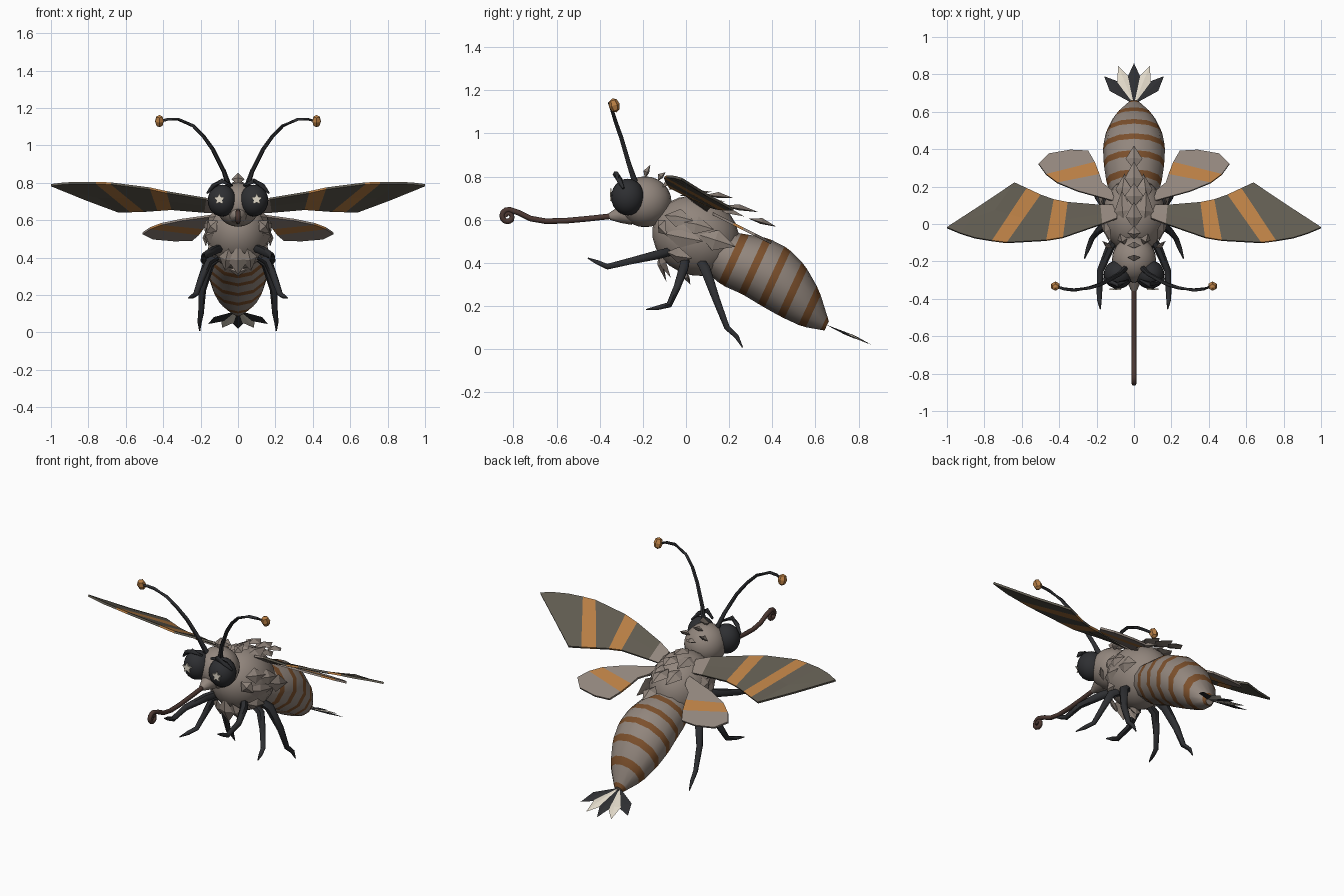
import bpy, bmesh, math
from mathutils import Vector, Matrix

if "Cube" in bpy.data.objects:
    bpy.data.objects.remove(bpy.data.objects["Cube"])


def material(name, r, g, b):
    m = bpy.data.materials.new(name)
    lin = [((c / 255 + 0.055) / 1.055) ** 2.4 for c in (r, g, b)]
    m.diffuse_color = (*lin, 1)
    m.use_nodes = True
    m.node_tree.nodes["Principled BSDF"].inputs["Base Color"].default_value = m.diffuse_color
    return m


GREY = material("warm_grey", 146, 134, 125)
DARK = material("wing_dark", 96, 91, 80)
ORANGE = material("orange", 184, 126, 68)
BROWN = material("stripe_brown", 124, 80, 44)
BLACK = material("black", 46, 47, 50)
COCOA = material("dark_brown", 76, 56, 50)
CREAM = material("cream", 224, 216, 200)


def finish(bm, name, mats, smooth=0):
    if smooth >= 0:
        bmesh.ops.recalc_face_normals(bm, faces=bm.faces)
    me = bpy.data.meshes.new(name)
    bm.to_mesh(me)
    bm.free()
    ob = bpy.data.objects.new(name, me)
    bpy.context.collection.objects.link(ob)
    for m in mats:
        me.materials.append(m)
    if smooth > 0:
        bpy.ops.object.select_all(action='DESELECT')
        ob.select_set(True)
        bpy.context.view_layer.objects.active = ob
        bpy.ops.object.shade_smooth_by_angle(angle=math.radians(smooth))
    return ob


def ellipsoid(name, loc, size, mat, tilt=0, seg=20, rings=12, smooth=60):
    bm = bmesh.new()
    mtx = Matrix.Translation(loc) @ Matrix.Rotation(tilt, 4, 'X') @ Matrix.Diagonal((*size, 1))
    bmesh.ops.create_uvsphere(bm, u_segments=seg, v_segments=rings, radius=1, matrix=mtx)
    return finish(bm, name, [mat], smooth)


def skin(bm, rings):
    """Bridge consecutive rings of vertices and cap the ends."""
    n = len(rings[0])
    bands = []
    for a, b in zip(rings, rings[1:]):
        bands.append([bm.faces.new((a[i], a[(i + 1) % n], b[(i + 1) % n], b[i])) for i in range(n)])
    bm.faces.new(rings[0])
    bm.faces.new(rings[-1][::-1])
    return bands


def tube(name, pts, radii, mat, sides=6, smooth=60):
    bm = bmesh.new()
    pts = [Vector(p) for p in pts]
    rings = []
    for i, p in enumerate(pts):
        t = (pts[min(i + 1, len(pts) - 1)] - pts[max(i - 1, 0)]).normalized()
        u = Vector((1, 0, 0))
        if abs(t.x) > 0.95:
            u = Vector((0, 1, 0))
        u = (u - t * u.dot(t)).normalized()
        v = t.cross(u)
        rings.append([bm.verts.new(p + radii[i] * (u * math.cos(a) + v * math.sin(a)))
                      for a in (k * math.tau / sides for k in range(sides))])
    skin(bm, rings)
    return finish(bm, name, [mat], smooth)


def kite(bm, base, tip, normal, width, lift=0.02, widest=0.45):
    """Pointed scale: a diamond outline with a raised middle."""
    base, tip, normal = Vector(base), Vector(tip), Vector(normal)
    d = (tip - base).normalized()
    normal = (normal - d * normal.dot(d)).normalized()
    side = d.cross(normal) * width / 2
    mid = base.lerp(tip, widest)
    b, l, t, r, up, dn = [bm.verts.new(p) for p in (
        base, mid + side, tip, mid - side, mid + normal * lift, mid - normal * lift * 0.4)]
    for p, q in ((b, l), (l, t), (t, r), (r, b)):
        bm.faces.new((p, q, up))
        bm.faces.new((q, p, dn))


def wing(name, cols, mats, rule):
    """Sheet wing from (front point, back point) columns; rule gives a colour per column."""
    bm = bmesh.new()
    rows = [[bm.verts.new(Vector(a).lerp(Vector(b), t)) for t in (0, 0.5, 1)] for a, b in cols]
    for i, (a, b) in enumerate(zip(rows, rows[1:])):
        for k in (0, 1):
            bm.faces.new((a[k], b[k], b[k + 1], a[k + 1])).material_index = rule[i]
    ob = finish(bm, name, mats, 0)
    mod = ob.modifiers.new("thickness", 'SOLIDIFY')
    mod.thickness, mod.offset = 0.012, 0


# Head, thorax, snout
ellipsoid("head", (0, -0.19, 0.683), (0.118, 0.123, 0.118), GREY)
ellipsoid("thorax", (0, 0.045, 0.525), (0.17, 0.205, 0.182), GREY, -0.42)
tube("snout", [(0, -0.26, 0.63), (0, -0.31, 0.622), (0, -0.355, 0.615)], [0.055, 0.037, 0.016], GREY, 8)

# Abdomen: slanted rings, a pair of rings around each brown band
prof = [(0.12, 0.46, 0.10), (0.22, 0.415, 0.13), (0.32, 0.385, 0.143), (0.41, 0.335, 0.147),
        (0.495, 0.27, 0.132), (0.577, 0.19, 0.094), (0.652, 0.108, 0.024)]
bm, rings, flags = bmesh.new(), [], []
up = Vector((0, 0.42, 0.907))
for i, (a, b) in enumerate(zip(prof, prof[1:])):
    for t, f in ((0.17, 0), (0.83, 1)):
        y, z, r = [p + (q - p) * t for p, q in zip(a, b)]
        rings.append([bm.verts.new(Vector((0, y, z)) + r * (Vector((1.13 * math.cos(k), 0, 0)) + up * math.sin(k)))
                      for k in (j * math.tau / 12 for j in range(12))])
        flags.append(f)
y, z, r = prof[-1]
rings.append([bm.verts.new(Vector((0, y, z)) + r * (Vector((math.cos(k), 0, 0)) + up * math.sin(k)))
              for k in (j * math.tau / 12 for j in range(12))])
for f, band in zip(flags, skin(bm, rings)):
    for face in band:
        face.material_index = f
finish(bm, "abdomen", [GREY, BROWN], 40)

# Tail fan
for name, mat, tips in (("tail_dark_blades", BLACK, ((0, 0.86, 0.02), (0.16, 0.79, 0.045), (-0.16, 0.79, 0.045))),
                        ("tail_pale_blades", CREAM, ((0.085, 0.845, 0.025), (-0.085, 0.845, 0.025)))):
    bm = bmesh.new()
    for tip in tips:
        kite(bm, (tip[0] * 0.05, 0.645, 0.115), tip, (0, 0.4, 0.9), 0.075, 0.008, 0.62)
    finish(bm, name, [mat])

# Coiled feeding tube
path = [(0, -0.34, 0.617), (0, -0.45, 0.605), (0, -0.56, 0.595), (0, -0.65, 0.593), (0, -0.72, 0.605), (0, -0.775, 0.632)]
for k in range(17):
    a, r = math.radians(80 + k * 30), 0.032 - 0.0014 * k
    path.append((0, -0.825 + r * math.cos(a), 0.615 + r * math.sin(a)))
tube("feeding_tube", path, [0.013] * 15 + [0.011] * 8, COCOA, 8)

# Paired parts
for side, s in (("right", 1), ("left", -1)):
    def mx(pts):
        return [(s * x, y, z) for x, y, z in pts]

    # Eye with a star-shaped glint
    ellipsoid(side + "_eye", (s * 0.085, -0.27, 0.705), (0.077, 0.077, 0.085), BLACK)
    bm = bmesh.new()
    star = [bm.verts.new((s * 0.1 + r * math.sin(a), -0.345, 0.712 + r * math.cos(a)))
            for a, r in ((k * math.pi / 5, 0.016 if k % 2 else 0.032) for k in range(10))]
    face = bm.faces.new(star)
    ext = bmesh.ops.extrude_face_region(bm, geom=[face])
    bmesh.ops.translate(bm, vec=(0, -0.008, 0), verts=[v for v in ext["geom"] if isinstance(v, bmesh.types.BMVert)])
    finish(bm, side + "_eye_glint", [CREAM])

    # Brow, antenna and knob
    tube(side + "_brow", mx([(0.165, -0.29, 0.745), (0.13, -0.31, 0.785), (0.085, -0.325, 0.81), (0.03, -0.30, 0.785)]),
         [0.006, 0.014, 0.015, 0.007], BLACK)
    tube(side + "_antenna", mx([(0.045, -0.235, 0.77), (0.075, -0.265, 0.86), (0.135, -0.30, 0.98), (0.185, -0.325, 1.05),
                                (0.24, -0.342, 1.105), (0.32, -0.353, 1.14), (0.375, -0.347, 1.14), (0.41, -0.335, 1.13)]),
         [0.016, 0.012, 0.011, 0.010, 0.009, 0.009, 0.008, 0.008], BLACK)
    ellipsoid(side + "_antenna_knob", (s * 0.42, -0.332, 1.13), (0.026, 0.026, 0.034), ORANGE, 0.3, 6, 4, 20)

    # Legs
    tube(side + "_front_leg", mx([(0.07, -0.04, 0.46), (0.13, -0.13, 0.438), (0.18, -0.25, 0.41), (0.185, -0.365, 0.382),
                                  (0.185, -0.41, 0.402), (0.18, -0.455, 0.422)]),
         [0.02, 0.024, 0.018, 0.015, 0.012, 0.003], BLACK)
    tube(side + "_middle_leg", mx([(0.08, 0.0, 0.43), (0.16, -0.01, 0.38), (0.195, -0.04, 0.29), (0.225, -0.078, 0.205),
                                   (0.245, -0.13, 0.192), (0.265, -0.185, 0.183)]),
         [0.02, 0.025, 0.019, 0.015, 0.012, 0.003], BLACK)
    tube(side + "_rear_leg", mx([(0.08, 0.06, 0.42), (0.15, 0.09, 0.37), (0.19, 0.14, 0.23), (0.198, 0.19, 0.10),
                                 (0.205, 0.235, 0.058), (0.205, 0.262, 0.008)]),
         [0.02, 0.027, 0.02, 0.015, 0.012, 0.003], BLACK)

    # Forewing: grey root, dark blade, two orange bands
    fore = [((0.09, 0.03, 0.69), (0.10, 0.10, 0.64)), ((0.17, 0.0, 0.715), (0.18, 0.10, 0.645)),
            ((0.38, -0.073, 0.75), (0.355, 0.115, 0.66)), ((0.47, -0.088, 0.77), (0.43, 0.13, 0.655)),
            ((0.68, -0.10, 0.797), (0.50, 0.155, 0.65)), ((0.76, -0.09, 0.80), (0.575, 0.19, 0.648)),
            ((0.85, -0.075, 0.80), (0.64, 0.22, 0.647)), ((0.93, -0.05, 0.797), (0.81, 0.105, 0.71)),
            ((1.0, -0.02, 0.788), (0.99, -0.012, 0.783))]
    wing(side + "_forewing", [mx(c) for c in fore], [GREY, DARK, ORANGE], [0, 1, 2, 1, 2, 1, 1, 1])

    # Hindwing: one orange band
    hind = [((0.10, 0.12), (0.12, 0.18)), ((0.30, 0.175), (0.17, 0.22)), ((0.41, 0.22), (0.185, 0.265)),
            ((0.47, 0.265), (0.21, 0.33)), ((0.51, 0.32), (0.245, 0.39)), ((0.455, 0.375), (0.34, 0.395))]
    wing(side + "_hindwing", [mx([(x, y, 0.69 - 0.5 * y) for x, y in c]) for c in hind], [GREY, ORANGE], [0, 0, 1, 0, 0])

# Scales along the back, crest and throat (base, tip, normal, width)
bm = bmesh.new()
for base, tip, nrm, w in (
        ((0, -0.19, 0.79), (0, -0.165, 0.855), (0, -1, 0.3), 0.07), ((0, -0.13, 0.78), (0, -0.095, 0.82), (0, -0.5, 1), 0.07),
        ((0, -0.08, 0.74), (0, -0.01, 0.76), (0, 0, 1), 0.07), ((0, -0.03, 0.71), (0, 0.12, 0.73), (0, 0, 1), 0.09),
        ((0, 0.09, 0.715), (0, 0.22, 0.70), (0, 0.2, 1), 0.10), ((0, 0.17, 0.665), (0, 0.335, 0.635), (0, 0.2, 1), 0.10),
        ((0, 0.29, 0.605), (0, 0.42, 0.567), (0, 0.2, 1), 0.09), ((0, -0.13, 0.46), (0, -0.09, 0.31), (0, -1, -0.3), 0.12),
        ((0, 0.0, 0.36), (0, 0.02, 0.30), (0, -1, -0.3), 0.09)):
    kite(bm, base, tip, nrm, w)
# Scales on both flanks
for s in (1, -1):
    for base, tip, nrm, w in (
            ((0.05, -0.02, 0.69), (0.065, 0.18, 0.685), (0.3, 0.2, 1), 0.10),
            ((0.06, 0.12, 0.665), (0.05, 0.27, 0.615), (0.3, 0.2, 1), 0.09),
            ((0.12, -0.10, 0.62), (0.165, 0.04, 0.595), (1, -0.3, 0.4), 0.09),
            ((0.155, -0.02, 0.59), (0.175, 0.13, 0.555), (1, 0, 0.3), 0.09),
            ((0.13, -0.10, 0.535), (0.18, 0.08, 0.50), (1, -0.3, 0), 0.10),
            ((0.165, 0.06, 0.53), (0.175, 0.23, 0.475), (1, 0.1, 0), 0.10),
            ((0.12, -0.09, 0.45), (0.165, 0.03, 0.42), (1, -0.3, -0.4), 0.08),
            ((0.11, -0.13, 0.60), (0.17, -0.09, 0.53), (0.7, -1, 0), 0.08),
            ((0.05, -0.13, 0.45), (0.07, -0.07, 0.33), (0.3, -1, -0.3), 0.09),
            ((0.05, -0.11, 0.75), (0.075, -0.05, 0.79), (0.3, -0.5, 1), 0.06)):
        kite(bm, (s * base[0], *base[1:]), (s * tip[0], *tip[1:]), (s * nrm[0], *nrm[1:]), w)
finish(bm, "body_scales", [GREY])
